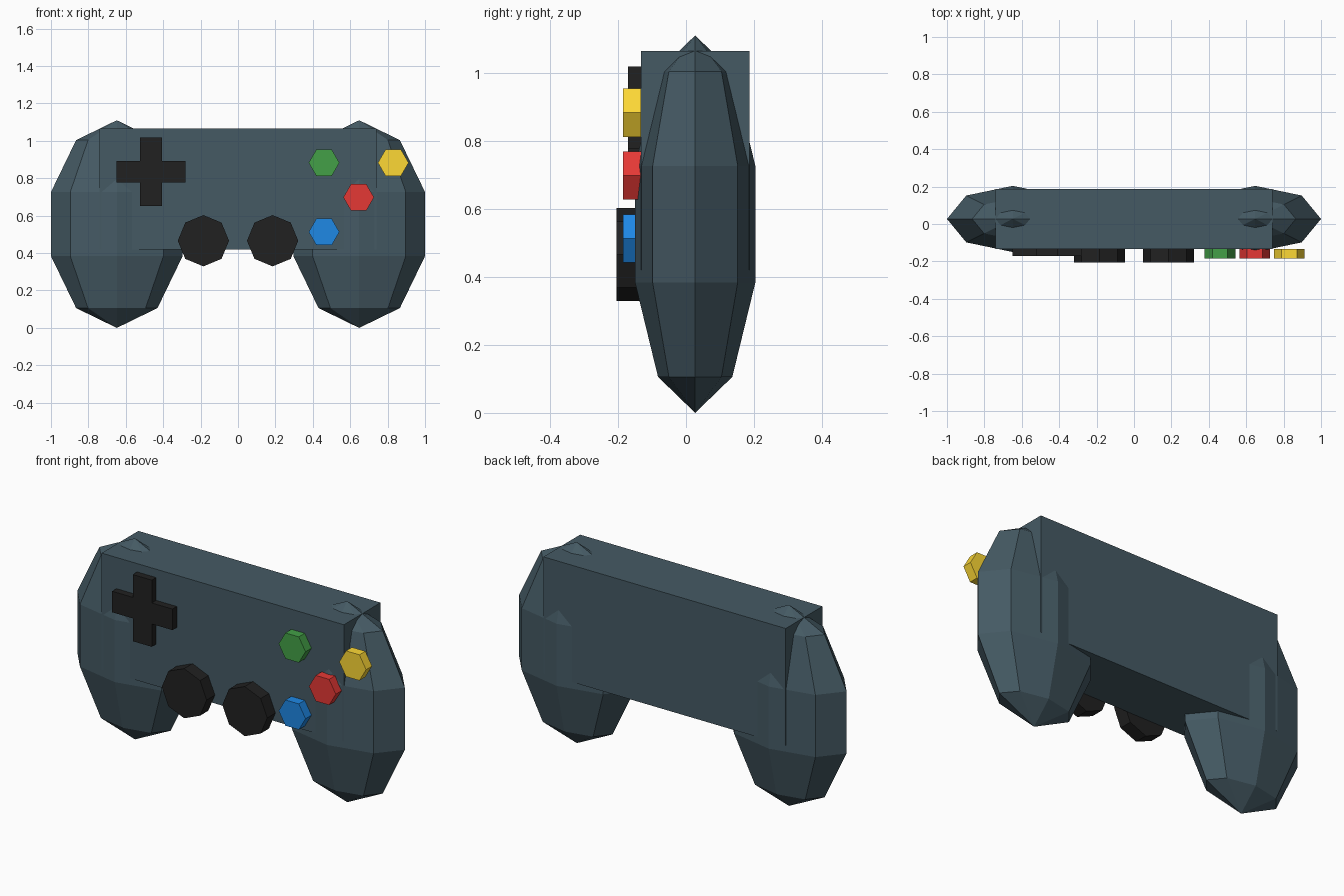
import bpy, bmesh, math

if "Cube" in bpy.data.objects:
    bpy.data.objects.remove(bpy.data.objects["Cube"])


def material(name, hex_code):
    mat = bpy.data.materials.new(name)
    srgb = [int(hex_code[i:i + 2], 16) / 255 for i in (0, 2, 4)]
    mat.diffuse_color = [((c + 0.055) / 1.055) ** 2.4 for c in srgb] + [1]
    mat.use_nodes = True
    mat.node_tree.nodes["Principled BSDF"].inputs["Base Color"].default_value = mat.diffuse_color
    return mat


def prism(name, outline, y_front, y_back, mat):
    """Extrude an x-z outline along y."""
    bm = bmesh.new()
    face = bm.faces.new([bm.verts.new((x, y_front, z)) for x, z in outline])
    new = bmesh.ops.extrude_face_region(bm, geom=[face])["geom"]
    moved = [v for v in new if isinstance(v, bmesh.types.BMVert)]
    bmesh.ops.translate(bm, vec=(0, y_back - y_front, 0), verts=moved)
    bmesh.ops.recalc_face_normals(bm, faces=bm.faces)
    mesh = bpy.data.meshes.new(name)
    bm.to_mesh(mesh)
    bm.free()
    obj = bpy.data.objects.new(name, mesh)
    bpy.context.collection.objects.link(obj)
    mesh.materials.append(mat)
    return obj


def polygon(x, z, radius, sides):
    angles = [2 * math.pi * i / sides for i in range(sides)]
    return [(x + radius * math.cos(a), z + radius * math.sin(a)) for a in angles]


shell = material("shell_slate", "455A64")
black = material("control_black", "212121")
FRONT, BACK = -0.133, 0.187

# Main body slab
prism("body", [(-0.74, 0.42), (0.74, 0.42), (0.74, 1.065), (-0.74, 1.065)],
      FRONT, BACK, shell)

# Faceted grips and the two thumbsticks, left and right
for side, s in (("left", -1), ("right", 1)):
    bpy.ops.mesh.primitive_uv_sphere_add(segments=8, ring_count=5, radius=1,
                                         location=(s * 0.648, 0.027, 0.555))
    grip = bpy.context.object
    grip.name = side + "_grip"
    grip.scale = (0.37, 0.186, 0.555)
    grip.data.materials.append(shell)
    prism(side + "_thumbstick", polygon(s * 0.185, 0.466, 0.137, 8),
          -0.205, FRONT, black)

# Cross-shaped direction pad
cx, cz, arm, w = -0.465, 0.835, 0.184, 0.058
cross = [(-w, -arm), (w, -arm), (w, -w), (arm, -w), (arm, w), (w, w),
         (w, arm), (-w, arm), (-w, w), (-arm, w), (-arm, -w), (-w, -w)]
prism("direction_pad", [(cx + x, cz + z) for x, z in cross],
      -0.171, FRONT, black)

# Hexagonal action buttons
for name, x, z, color in (("green", 0.46, 0.883, "43A047"),
                          ("red", 0.645, 0.698, "E53935"),
                          ("yellow", 0.83, 0.883, "FDD835"),
                          ("blue", 0.46, 0.513, "1E88E5")):
    prism(name + "_button", polygon(x, z, 0.082, 6), -0.185, FRONT,
          material("button_" + name, color))
